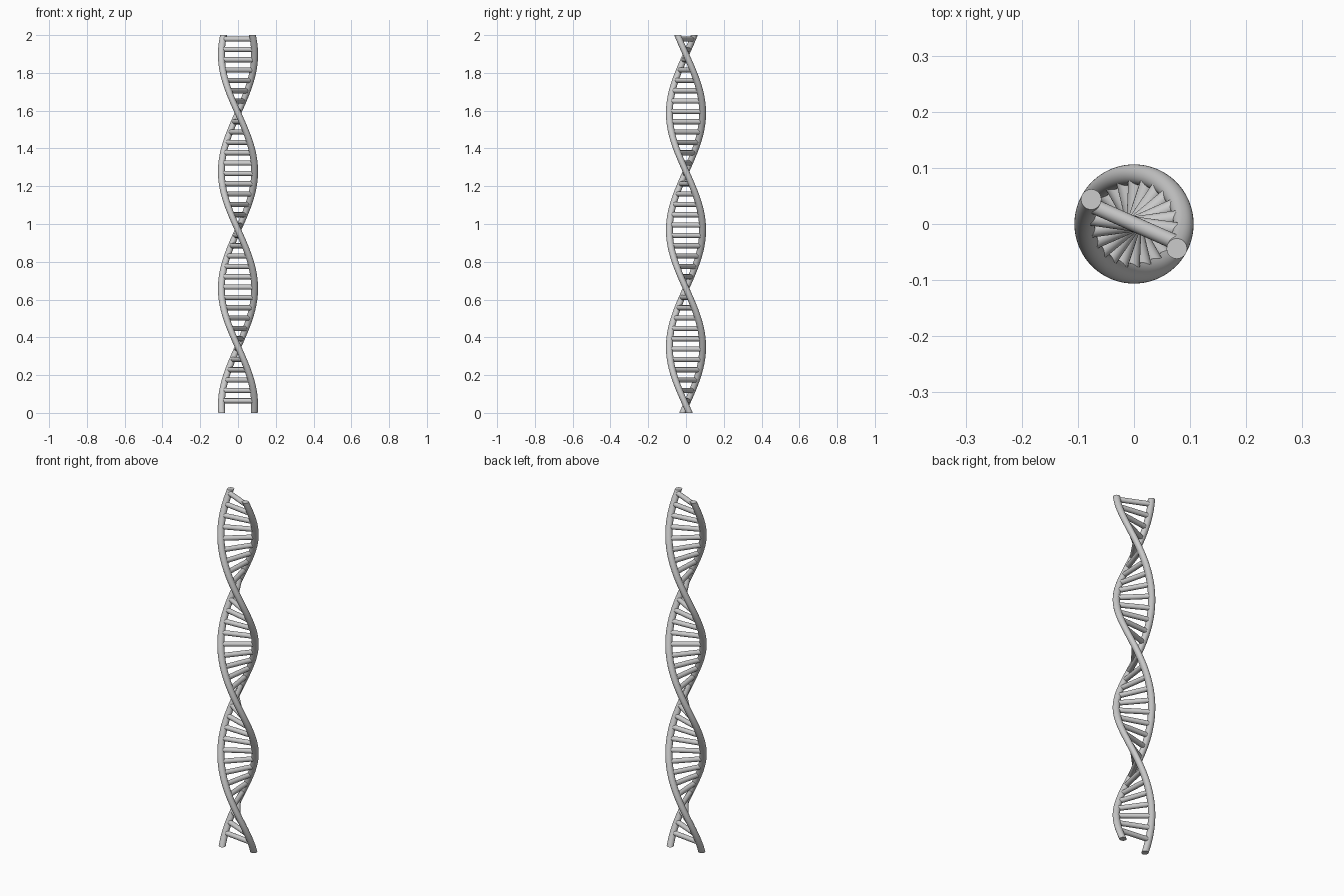
import bpy, bmesh, math
from mathutils import Matrix, Vector

if "Cube" in bpy.data.objects:
    bpy.data.objects.remove(bpy.data.objects["Cube"])

HEIGHT, R, TUBE, RUNG = 2.0, 0.088, 0.0182, 0.0135
HALF_TURN, Z0 = 0.619, 0.04      # height per half turn, height where strands lie on x


def angle(z):
    return -math.pi * (z - Z0) / HALF_TURN


def finish(bm, name):
    bmesh.ops.recalc_face_normals(bm, faces=bm.faces)
    mesh = bpy.data.meshes.new(name)
    bm.to_mesh(mesh)
    bm.free()
    ob = bpy.data.objects.new(name, mesh)
    bpy.context.collection.objects.link(ob)
    bpy.ops.object.select_all(action='DESELECT')
    ob.select_set(True)
    bpy.context.view_layer.objects.active = ob
    bpy.ops.object.shade_smooth_by_angle(angle=math.radians(40))
    return ob


# Helical strand: a level circle swept upward while turning, with flat ends
def strand(name, phase, steps=160, sides=24):
    bm = bmesh.new()
    rings = []
    for i in range(steps + 1):
        z = HEIGHT * i / steps
        a = angle(z) + phase
        ring = []
        for j in range(sides):
            t = a + 2 * math.pi * j / sides
            ring.append(bm.verts.new((R * math.cos(a) + TUBE * math.cos(t),
                                      R * math.sin(a) + TUBE * math.sin(t), z)))
        rings.append(ring)
    for lo, hi in zip(rings, rings[1:]):
        for j in range(sides):
            k = (j + 1) % sides
            bm.faces.new((lo[j], lo[k], hi[k], hi[j]))
    bm.faces.new(rings[0][::-1])
    bm.faces.new(rings[-1])
    return finish(bm, name)


strand("strand_a", 0)
strand("strand_b", math.pi)

# Rungs joining the two strands
COUNT, FIRST, LAST = 36, 0.064, 1.979
for i in range(COUNT):
    z = FIRST + (LAST - FIRST) * i / (COUNT - 1)
    bm = bmesh.new()
    m = (Matrix.Translation(Vector((0, 0, z))) @ Matrix.Rotation(angle(z), 4, 'Z')
         @ Matrix.Rotation(math.pi / 2, 4, 'Y'))
    bmesh.ops.create_cone(bm, cap_ends=True, segments=20, radius1=RUNG,
                          radius2=RUNG, depth=2 * R - 0.01, matrix=m)
    finish(bm, f"rung_{i + 1:02d}")
